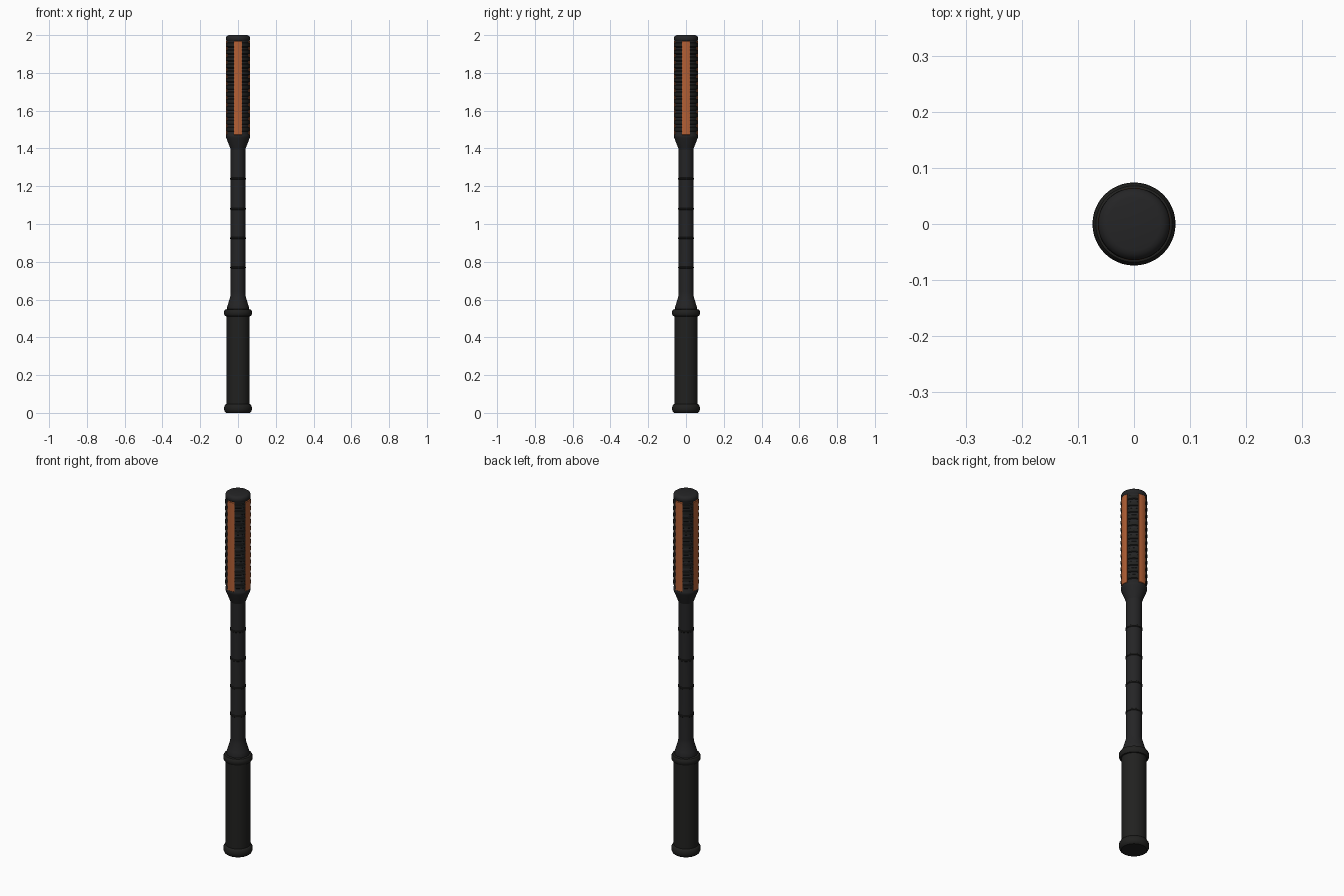
import bpy, bmesh, math
from mathutils import Matrix

if "Cube" in bpy.data.objects:
    bpy.data.objects.remove(bpy.data.objects["Cube"])


def material(name, rgb):
    m = bpy.data.materials.new(name)
    m.diffuse_color = (*rgb, 1)
    m.use_nodes = True
    m.node_tree.nodes["Principled BSDF"].inputs["Base Color"].default_value = m.diffuse_color
    return m


BLACK = material("black_metal", (0.018, 0.018, 0.019))
RUBBER = material("dark_rubber", (0.015, 0.015, 0.014))
ORANGE = material("copper_orange", (0.45, 0.115, 0.035))


def finish(name, bm, mat, angle=35):
    bmesh.ops.recalc_face_normals(bm, faces=bm.faces)
    me = bpy.data.meshes.new(name)
    bm.to_mesh(me)
    bm.free()
    me.materials.append(mat)
    ob = bpy.data.objects.new(name, me)
    bpy.context.collection.objects.link(ob)
    bpy.ops.object.select_all(action='DESELECT')
    ob.select_set(True)
    bpy.context.view_layer.objects.active = ob
    bpy.ops.object.shade_smooth_by_angle(angle=math.radians(angle))
    return ob


def lathe(name, profile, mat, n=48):
    """Closed solid of revolution from (radius, z) points, capped at both ends."""
    bm = bmesh.new()
    rings = [[bm.verts.new((r * math.cos(2 * math.pi * i / n),
                            r * math.sin(2 * math.pi * i / n), z)) for i in range(n)]
             for r, z in profile]
    for a, b in zip(rings, rings[1:]):
        for i in range(n):
            j = (i + 1) % n
            bm.faces.new((a[i], a[j], b[j], b[i]))
    bm.faces.new(rings[0][::-1])
    bm.faces.new(rings[-1])
    return finish(name, bm, mat)


def curved_block(bm, r0, r1, z0, z1, mid, half, seg=6, chamfer=0.0):
    """Arc-shaped block; the ends of its outer side may be chamfered."""
    cols = []
    for k in range(seg + 1):
        a = mid - half + 2 * half * k / seg
        c = chamfer
        cols.append([bm.verts.new((r * math.cos(a), r * math.sin(a), z))
                     for r, z in ((r0, z0), (r1, z0 + c), (r1, z1 - c), (r0, z1))])
    for a, b in zip(cols, cols[1:]):
        for i in range(4):
            j = (i + 1) % 4
            bm.faces.new((a[i], b[i], b[j], a[j]))
    bm.faces.new(cols[0])
    bm.faces.new(cols[-1][::-1])


# Handle: pommel, grip and collar
lathe("pommel", [(0.062, 0), (0.069, 0.005), (0.073, 0.015), (0.074, 0.025),
                 (0.072, 0.036), (0.067, 0.044), (0.06, 0.047)], RUBBER)
lathe("grip", [(0.062, 0.03), (0.062, 0.54)], RUBBER)
lathe("collar", [(0.06, 0.511), (0.068, 0.513), (0.073, 0.521), (0.074, 0.53),
                 (0.073, 0.539), (0.068, 0.547), (0.058, 0.549)], RUBBER)

# Shaft with flared lower end and thin rings
lathe("shaft", [(0.057, 0.54), (0.057, 0.562), (0.053, 0.575), (0.0395, 0.62),
                (0.0385, 0.64), (0.0385, 1.41)], BLACK)
for k, z in enumerate((0.77, 0.925, 1.08, 1.24)):
    lathe(f"shaft_ring_{k + 1}", [(0.038, z - 0.006), (0.0415, z - 0.003),
                                  (0.0415, z + 0.003), (0.038, z + 0.006)], RUBBER)

# Head core, tapering into the shaft
lathe("head_core", [(0.0385, 1.395), (0.062, 1.455), (0.064, 1.462),
                    (0.064, 1.47), (0.06, 1.476), (0.06, 1.98)], BLACK)
lathe("head_cap", [(0.06, 1.968), (0.064, 1.974), (0.064, 1.985), (0.061, 1.993),
                   (0.054, 1.998), (0.047, 2.0)], BLACK)

# Ribs between the strips
bm = bmesh.new()
count = 13
for q in range(4):
    for k in range(count):
        z = 1.502 + k * (1.948 - 1.502) / (count - 1)
        curved_block(bm, 0.058, 0.0645, z - 0.014, z + 0.014,
                     math.pi / 4 + q * math.pi / 2, math.radians(25), 8, 0.005)
finish("head_ribs", bm, RUBBER)

# Four orange strips
for q, name in enumerate(("right", "back", "left", "front")):
    bm = bmesh.new()
    curved_block(bm, 0.058, 0.0645, 1.468, 1.972, q * math.pi / 2,
                 math.radians(19), 6, 0.006)
    finish(f"{name}_strip", bm, ORANGE)
